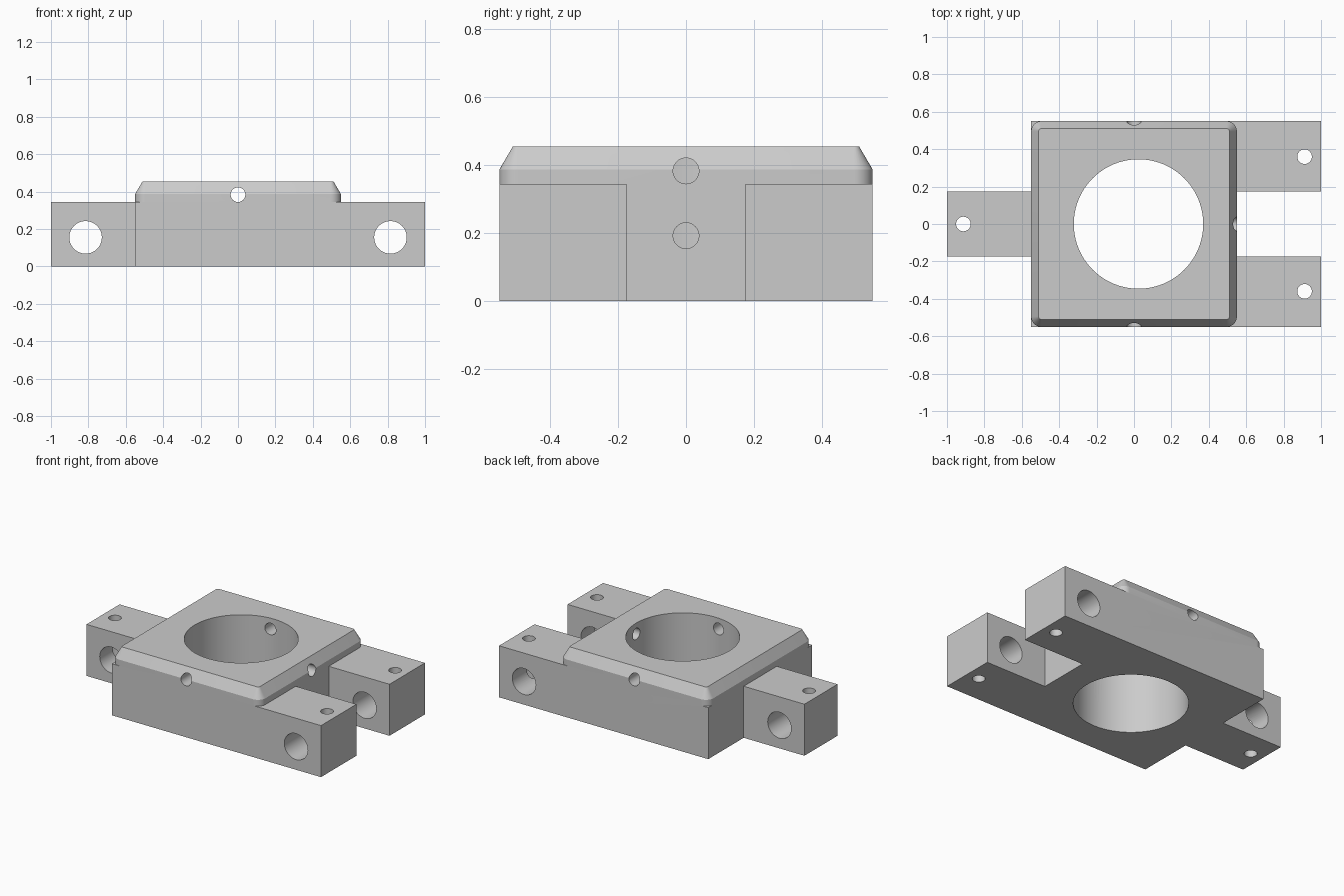
import bpy, bmesh
from math import pi, cos, sin

cube = bpy.data.objects.get("Cube")
if cube:
    bpy.data.objects.remove(cube, do_unlink=True)

HALF, ARM, BASE_H = 0.55, 0.175, 0.345

metal = bpy.data.materials.new("plain grey")
metal.use_nodes = True
grey = (0.6, 0.6, 0.6, 1)
metal.diffuse_color = grey
metal.node_tree.nodes["Principled BSDF"].inputs["Base Color"].default_value = grey


def loft(name, rings):
    """Closed solid through a stack of (outline, height) rings."""
    bm = bmesh.new()
    loops = [[bm.verts.new((x, y, z)) for x, y in pts] for pts, z in rings]
    n = len(loops[0])
    for low, high in zip(loops, loops[1:]):
        for i in range(n):
            j = (i + 1) % n
            bm.faces.new((low[i], low[j], high[j], high[i]))
    bm.faces.new(loops[0][::-1])
    bm.faces.new(loops[-1])
    bmesh.ops.recalc_face_normals(bm, faces=bm.faces)
    mesh = bpy.data.meshes.new(name)
    bm.to_mesh(mesh)
    bm.free()
    mesh.materials.append(metal)
    obj = bpy.data.objects.new(name, mesh)
    bpy.context.collection.objects.link(obj)
    return obj


def rounded_square(half, radius, steps=8):
    c = half - radius
    pts = []
    for k, (sx, sy) in enumerate([(1, 1), (-1, 1), (-1, -1), (1, -1)]):
        for i in range(steps + 1):
            a = (k + i / steps) * pi / 2
            pts.append((sx * c + radius * cos(a), sy * c + radius * sin(a)))
    return pts


def drill(name, center, radius, length, axis="Z", sides=48):
    rot = {"X": (0, pi / 2, 0), "Y": (pi / 2, 0, 0), "Z": (0, 0, 0)}[axis]
    bpy.ops.mesh.primitive_cylinder_add(vertices=sides, radius=radius, depth=length,
                                        location=center, rotation=rot)
    obj = bpy.context.object
    obj.name = name
    obj.data.materials.append(metal)
    obj.hide_render = True
    return obj


# Base plate: square body with a single lug on one side and a fork on the other
plan = [(-1, -ARM), (-HALF, -ARM), (-HALF, -HALF), (1, -HALF), (1, -ARM), (HALF, -ARM),
        (HALF, ARM), (1, ARM), (1, HALF), (-HALF, HALF), (-HALF, ARM), (-1, ARM)]
block = loft("pivot_block", [(plan, 0), (plan, BASE_H)])

# Raised collar with rounded corners and chamfered rim
collar = loft("collar", [(rounded_square(HALF, 0.055), BASE_H),
                         (rounded_square(HALF, 0.055), 0.387),
                         (rounded_square(0.51, 0.015), 0.455)])

# Bore, pivot holes, lug pin holes and set-screw holes
cutters = [drill("bore", (0.024, 0, 0.2), 0.346, 1, sides=96)]
for x in (-0.815, 0.815):
    cutters.append(drill("pivot_hole", (x, 0, 0.155), 0.087, 2, "Y"))
for x, y in ((-0.912, 0), (0.912, 0.36), (0.912, -0.36)):
    cutters.append(drill("pin_hole", (x, y, 0.2), 0.039, 1))
cutters.append(drill("side_screw_hole", (0, 0, 0.383), 0.039, 2, "Y"))
for z in (0.192, 0.383):
    cutters.append(drill("fork_screw_hole", (0.5, 0, z), 0.038, 0.6, "X"))

for tool in [collar] + cutters:
    mod = block.modifiers.new(tool.name, "BOOLEAN")
    mod.operation = "UNION" if tool is collar else "DIFFERENCE"
    mod.solver = "EXACT"
    mod.object = tool

# Bake the cuts and drop the helpers
bpy.context.view_layer.update()
graph = bpy.context.evaluated_depsgraph_get()
baked = bpy.data.meshes.new_from_object(block.evaluated_get(graph))
block.modifiers.clear()
block.data = baked
for tool in [collar] + cutters:
    bpy.data.objects.remove(tool, do_unlink=True)

# Smooth bores, sharp edges
bpy.ops.object.select_all(action="DESELECT")
block.select_set(True)
bpy.context.view_layer.objects.active = block
bpy.ops.object.shade_smooth_by_angle(angle=pi / 7)
